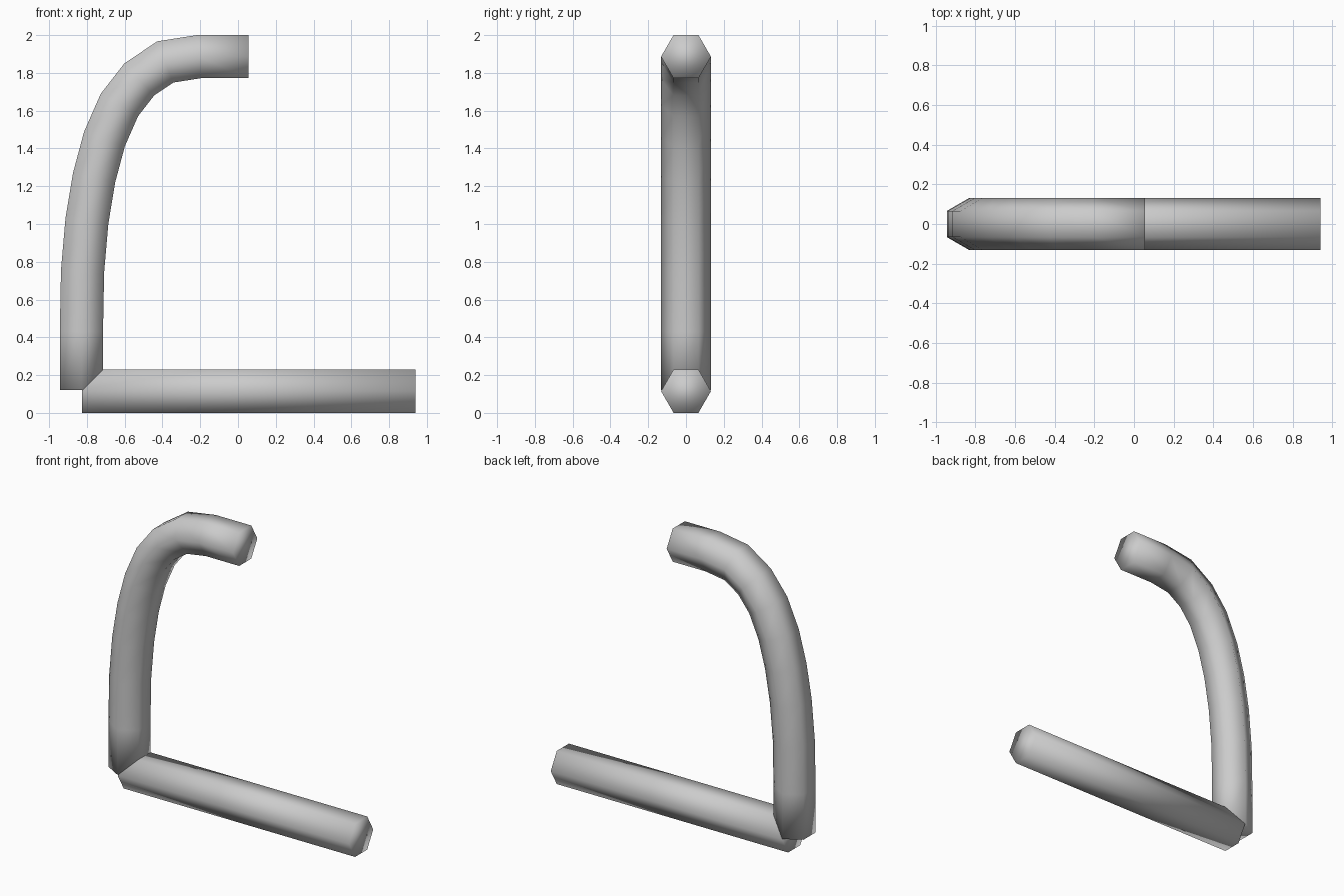
import bpy, bmesh, math
from mathutils import Vector

if "Cube" in bpy.data.objects:
    bpy.data.objects.remove(bpy.data.objects["Cube"])

SIDES, RADIUS = 6, 0.132

grey = bpy.data.materials.new("light_grey")
grey.diffuse_color = (0.6, 0.6, 0.6, 1)
grey.use_nodes = True
grey.node_tree.nodes["Principled BSDF"].inputs["Base Color"].default_value = grey.diffuse_color


def tube(name, path):
    """Sweep a hexagon along a path in the xz plane, mitred at each point."""
    pts = [Vector((x, 0, z)) for x, z in path]
    dirs = [(b - a).normalized() for a, b in zip(pts, pts[1:])]
    bm = bmesh.new()
    rings = []
    for i, p in enumerate(pts):
        d0, d1 = dirs[max(i - 1, 0)], dirs[min(i, len(dirs) - 1)]
        t = (d0 + d1).normalized()
        n = Vector((-t.z, 0, t.x)) / t.dot(d0)
        ring = []
        for k in range(SIDES):
            a = math.tau * k / SIDES
            ring.append(bm.verts.new(p + Vector((0, RADIUS * math.cos(a), 0))
                                     + n * RADIUS * math.sin(a)))
        rings.append(ring)
    for r0, r1 in zip(rings, rings[1:]):
        for k in range(SIDES):
            j = (k + 1) % SIDES
            bm.faces.new((r0[k], r0[j], r1[j], r1[k]))
    # End caps
    bm.faces.new(rings[0])
    bm.faces.new(rings[-1])
    bmesh.ops.recalc_face_normals(bm, faces=bm.faces[:])
    for f in bm.faces:
        f.smooth = True
    me = bpy.data.meshes.new(name)
    bm.to_mesh(me)
    bm.free()
    me.materials.append(grey)
    ob = bpy.data.objects.new(name, me)
    bpy.context.collection.objects.link(ob)


# Straight bar lying on the ground
tube("base_bar", [(-0.826, 0.115), (0.94, 0.115)])

# Upright that bends over into a hook
tube("curved_arm", [(-0.829, 0.12), (-0.829, 0.43), (-0.823, 0.75), (-0.80, 1.015),
                    (-0.762, 1.245), (-0.707, 1.45), (-0.628, 1.63), (-0.523, 1.765),
                    (-0.385, 1.858), (-0.207, 1.886), (0.055, 1.886)])
